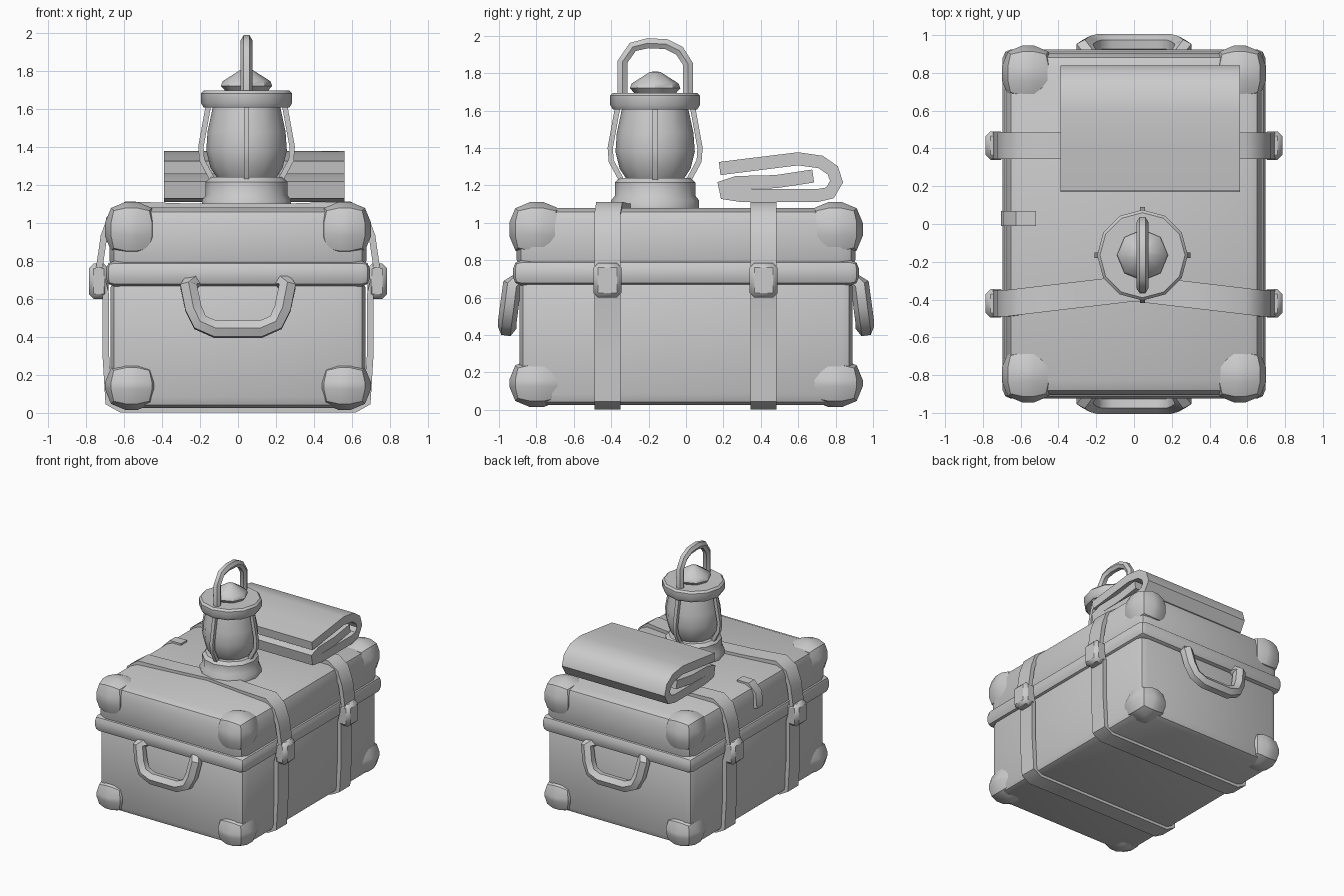
import bpy, bmesh, math
from mathutils import Vector

if "Cube" in bpy.data.objects:
    bpy.data.objects.remove(bpy.data.objects["Cube"])


def finish(name, bm, angle=40):
    bmesh.ops.recalc_face_normals(bm, faces=bm.faces[:])
    me = bpy.data.meshes.new(name)
    bm.to_mesh(me)
    bm.free()
    ob = bpy.data.objects.new(name, me)
    bpy.context.collection.objects.link(ob)
    bpy.ops.object.select_all(action='DESELECT')
    ob.select_set(True)
    bpy.context.view_layer.objects.active = ob
    bpy.ops.object.shade_smooth_by_angle(angle=math.radians(angle))
    return ob


def soft_box(name, lo, hi, bevel, segs=2):
    bm = bmesh.new()
    bmesh.ops.create_cube(bm, size=1)
    for v in bm.verts:
        v.co = Vector([l + (h - l) * (c + 0.5) for l, h, c in zip(lo, hi, v.co)])
    bmesh.ops.bevel(bm, geom=bm.edges[:], offset=bevel, segments=segs,
                    profile=0.5, affect='EDGES')
    return finish(name, bm)


def ribbon(name, path, thick, lo, hi, place, closed=False):
    """Thick band following a 2D path, spanning lo..hi on the third axis."""
    pts = [Vector(p) for p in path]
    n = len(pts)
    bm = bmesh.new()
    rings = []
    for i, p in enumerate(pts):
        a = pts[i - 1] if closed or i else p
        b = pts[(i + 1) % n] if closed or i < n - 1 else p
        d = (b - a).normalized()
        off = Vector((-d.y, d.x)) * thick / 2
        rings.append([bm.verts.new(place(q.x, q.y, w)) for q, w in
                      ((p + off, lo), (p + off, hi), (p - off, hi), (p - off, lo))])
    for i in range(n if closed else n - 1):
        r, s = rings[i], rings[(i + 1) % n]
        for k in range(4):
            bm.faces.new((r[k], r[(k + 1) % 4], s[(k + 1) % 4], s[k]))
    if not closed:
        bm.faces.new(rings[0])
        bm.faces.new(rings[-1][::-1])
    return finish(name, bm)


def tube(name, pts, radius, sides=6):
    """Polyline swept with a round section and capped."""
    pts = [Vector(p) for p in pts]
    plane = Vector((0, 0, 0))
    for i in range(1, len(pts) - 1):
        plane += (pts[i] - pts[i - 1]).cross(pts[i + 1] - pts[i])
    bm = bmesh.new()
    rings = []
    for i, p in enumerate(pts):
        d = (pts[min(i + 1, len(pts) - 1)] - pts[max(i - 1, 0)]).normalized()
        u = d.cross(plane).normalized()
        w = d.cross(u)
        rings.append([bm.verts.new(p + radius * (u * math.cos(t) + w * math.sin(t)))
                      for t in (math.tau * (k + 0.5) / sides for k in range(sides))])
    for r, s in zip(rings, rings[1:]):
        for k in range(sides):
            bm.faces.new((r[k], r[(k + 1) % sides], s[(k + 1) % sides], s[k]))
    bm.faces.new(rings[0])
    bm.faces.new(rings[-1])
    return finish(name, bm, 50)


def lathe(name, profile, cx, cy, sides=12):
    bm = bmesh.new()
    rings = []
    for r, z in profile:
        rings.append([bm.verts.new((cx + r * math.cos(math.tau * k / sides),
                                    cy + r * math.sin(math.tau * k / sides), z))
                      for k in range(sides)])
    for r, s in zip(rings, rings[1:]):
        for k in range(sides):
            bm.faces.new((r[k], r[(k + 1) % sides], s[(k + 1) % sides], s[k]))
    bm.faces.new(rings[0])
    bm.faces.new(rings[-1])
    return finish(name, bm)


# Trunk body, raised rim and lid
soft_box("trunk_body", (-0.67, -0.89, 0.025), (0.67, 0.89, 0.72), 0.06)
soft_box("lid_rim", (-0.695, -0.925, 0.665), (0.695, 0.925, 0.80), 0.045)
soft_box("trunk_lid", (-0.675, -0.905, 0.72), (0.675, 0.905, 1.08), 0.08)

# Corner guards
for sx in (-1, 1):
    for sy in (-1, 1):
        for level, z0, z1 in (("lower", 0.015, 0.27), ("upper", 0.82, 1.11)):
            xs = sorted((sx * 0.42, sx * 0.70))
            ys = sorted((sy * 0.65, sy * 0.945))
            soft_box(level + "_corner_guard", (xs[0], ys[0], z0), (xs[1], ys[1], z1), 0.11)

# Straps wrapped around the trunk, with buckles on both sides
half = [(0.62, 0.02), (0.68, 0.05), (0.695, 0.3), (0.695, 0.62), (0.73, 0.76),
        (0.705, 0.93), (0.665, 1.04), (0.59, 1.095), (0.3, 1.085)]
loop = half + [(0, 1.085)] + [(-x, z) for x, z in reversed(half)]
for label, y, bend in (("front", -0.42, 0.08), ("rear", 0.415, 0.0)):
    def place(a, b, w, bend=bend):
        shift = bend * (1 - abs(a) / 0.68) if b > 1.04 else 0
        return (a, w + max(shift, 0), b)
    ribbon(label + "_strap", loop, 0.035, y - 0.07, y + 0.07, place, True)
    for s in (-1, 1):
        xs = sorted((s * 0.68, s * 0.785))
        soft_box(label + "_buckle", (xs[0], y - 0.075, 0.60), (xs[1], y + 0.075, 0.785), 0.025, 1)

# Small clasp over the left lid edge
ribbon("side_clasp", [(-0.52, 1.08), (-0.62, 1.08), (-0.68, 1.02), (-0.69, 0.9)],
       0.03, -0.01, 0.07, lambda a, b, w: (a, w, b))

# Carry handles on both ends
for s, label in ((-1, "front"), (1, "back")):
    side = [(-0.24, 0.89, 0.69), (-0.26, 0.93, 0.67), (-0.235, 0.945, 0.55),
            (-0.20, 0.955, 0.475), (-0.12, 0.957, 0.44)]
    path = side + [(-x, y, z) for x, y, z in reversed(side)]
    tube(label + "_handle", [(x, s * y, z) for x, y, z in path], 0.05)

# Lantern: base, glass, cap, guard rods and carrying bail
cx, cy = 0.045, -0.165
lathe("lantern_base", [(0.235, 1.07), (0.235, 1.12), (0.215, 1.145), (0.215, 1.215),
                       (0.19, 1.24), (0.10, 1.24)], cx, cy)
lathe("lantern_glass", [(0.15, 1.23), (0.19, 1.29), (0.212, 1.38), (0.205, 1.48),
                        (0.175, 1.62)], cx, cy)
lathe("lantern_cap", [(0.17, 1.605), (0.225, 1.605), (0.24, 1.63), (0.24, 1.68),
                      (0.225, 1.695), (0.12, 1.695)], cx, cy)
lathe("lantern_dome", [(0.10, 1.68), (0.135, 1.72), (0.125, 1.745), (0.03, 1.805),
                       (0.005, 1.81)], cx, cy, 8)
for k in range(4):
    c, s = math.cos(k * math.pi / 2), math.sin(k * math.pi / 2)
    tube("lantern_guard_rod", [(cx + r * c, cy + r * s, z) for r, z in
         ((0.17, 1.21), (0.235, 1.33), (0.24, 1.40), (0.20, 1.62))], 0.02, 4)
tube("lantern_bail", [(cx, cy + y, z) for y, z in
     ((-0.175, 1.67), (-0.175, 1.86), (-0.12, 1.94), (-0.04, 1.96), (0.06, 1.955),
      (0.13, 1.92), (0.175, 1.85), (0.175, 1.67))], 0.031)

# Folded blanket, one spiralling sheet
ribbon("folded_blanket", [(0.18, 1.29), (0.38, 1.315), (0.60, 1.342), (0.72, 1.325),
                          (0.785, 1.28), (0.805, 1.22), (0.77, 1.16), (0.70, 1.145),
                          (0.30, 1.145), (0.20, 1.16), (0.19, 1.19), (0.27, 1.215),
                          (0.48, 1.22), (0.68, 1.25)],
       0.07, -0.39, 0.56, lambda a, b, w: (w, a, b))
